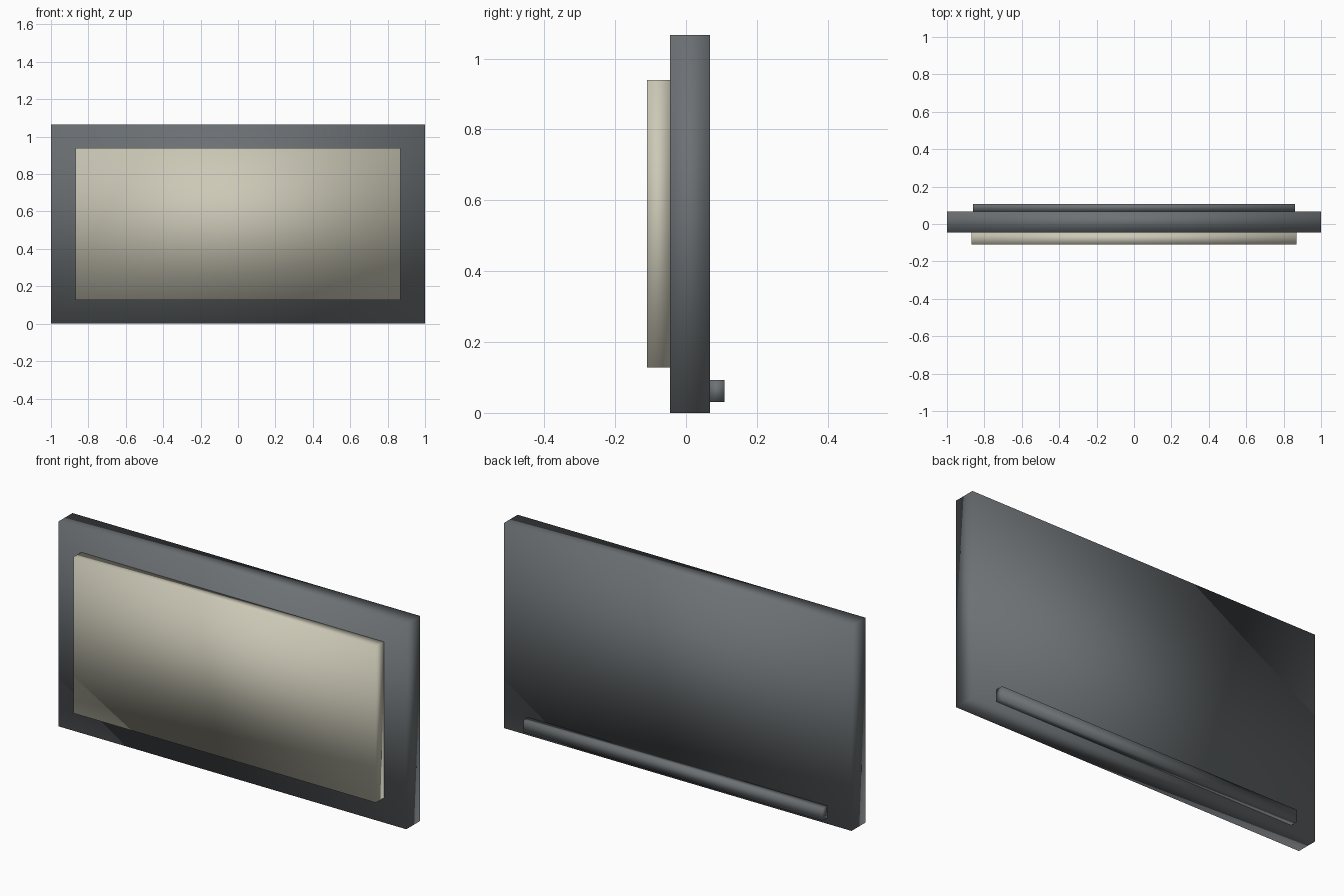
import bpy
import bmesh
from mathutils import Vector

cube = bpy.data.objects.get("Cube")
if cube:
    bpy.data.objects.remove(cube, do_unlink=True)


def material(name, rgb):
    mat = bpy.data.materials.new(name)
    mat.use_nodes = True
    colour = (*rgb, 1)
    mat.diffuse_color = colour
    mat.node_tree.nodes["Principled BSDF"].inputs["Base Color"].default_value = colour
    return mat


def soft_box(name, low, high, mat):
    """Box between two corners, shaded smoothly across its edges."""
    low, high = Vector(low), Vector(high)
    centre, size = (low + high) / 2, high - low
    bm = bmesh.new()
    bmesh.ops.create_cube(bm, size=1)
    bmesh.ops.scale(bm, vec=size, verts=bm.verts)
    for face in bm.faces:
        face.smooth = True
    mesh = bpy.data.meshes.new(name)
    bm.to_mesh(mesh)
    bm.free()
    mesh.materials.append(mat)
    obj = bpy.data.objects.new(name, mesh)
    obj.location = centre
    bpy.context.collection.objects.link(obj)
    return obj


charcoal = material("charcoal", (0.15, 0.165, 0.175))
pale_stone = material("pale_stone", (0.60, 0.58, 0.47))

# Main slab
soft_box("back_panel", (-1, -0.045, 0), (1, 0.068, 1.066), charcoal)
# Raised pale board on the front
soft_box("front_board", (-0.87, -0.11, 0.128), (0.87, -0.045, 0.94), pale_stone)
# Narrow rail low on the back
soft_box("rear_rail", (-0.86, 0.068, 0.031), (0.86, 0.108, 0.093), charcoal)
